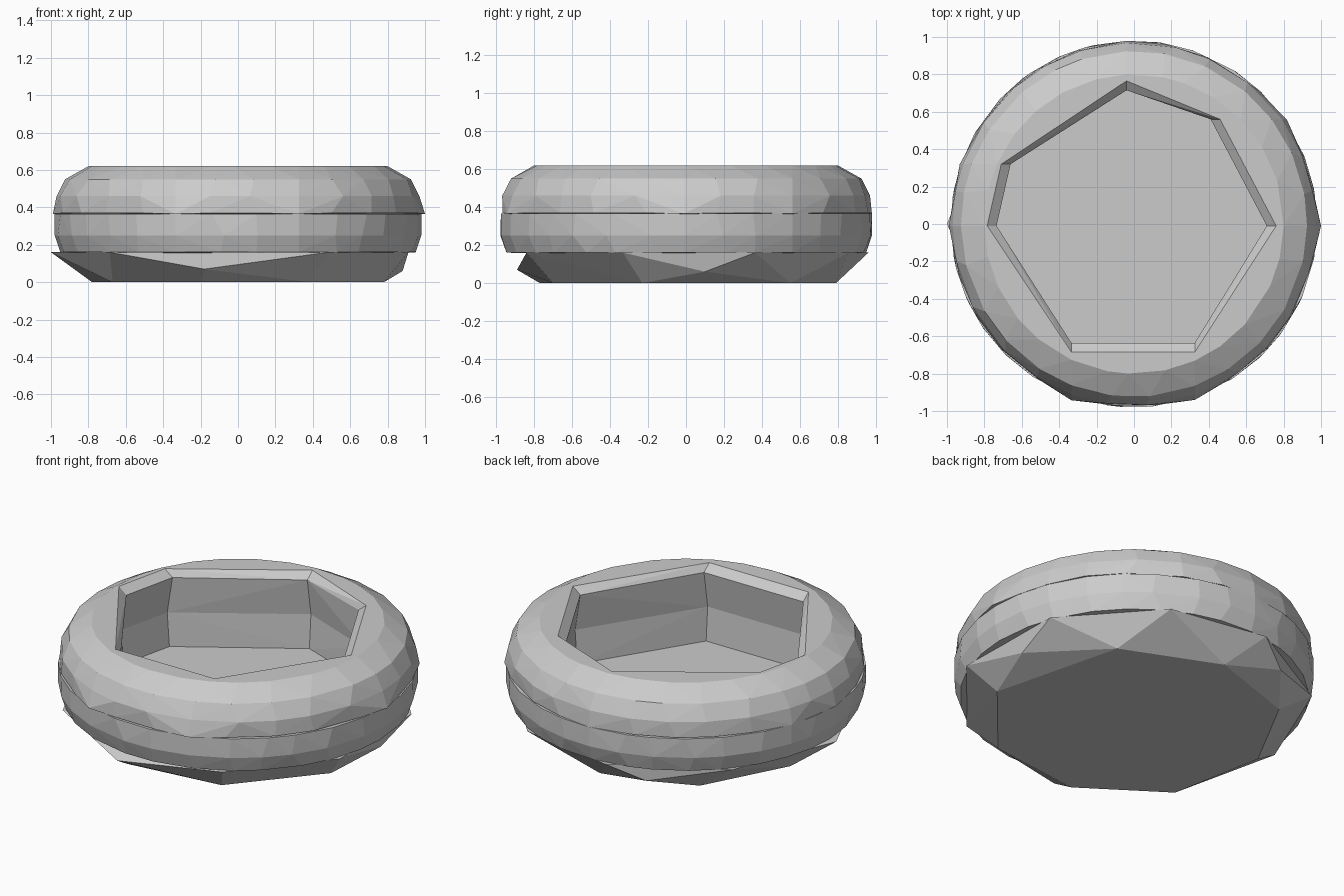
import bpy, bmesh, math, random

if "Cube" in bpy.data.objects:
    bpy.data.objects.remove(bpy.data.objects["Cube"])

random.seed(4)


def hull_object(name, points):
    """Flat-shaded convex block through the given points."""
    bm = bmesh.new()
    for p in points:
        bm.verts.new(p)
    res = bmesh.ops.convex_hull(bm, input=bm.verts)
    junk = {g for g in res["geom_interior"] + res["geom_unused"]
            if isinstance(g, bmesh.types.BMVert)}
    bmesh.ops.delete(bm, geom=list(junk), context='VERTS')
    bmesh.ops.dissolve_limit(bm, angle_limit=0.01, verts=bm.verts, edges=bm.edges)
    bmesh.ops.recalc_face_normals(bm, faces=bm.faces)
    mesh = bpy.data.meshes.new(name)
    bm.to_mesh(mesh)
    bm.free()
    ob = bpy.data.objects.new(name, mesh)
    bpy.context.collection.objects.link(ob)
    return ob


def polar(r, a, z):
    return (r * math.cos(a), r * math.sin(a), z)


def along(cut, d, z):
    """Point at distance d along a cut line from its inner corner."""
    x, y, dx, dy, _ = cut
    return (x + d * dx, y + d * dy, z)


def on_circle(cut, r, z):
    """Where a cut line meets the circle of radius r."""
    x, y, dx, dy, _ = cut
    b = x * dx + y * dy
    d = -b + math.sqrt(b * b - (x * x + y * y - r * r))
    return along(cut, d, z)


def ring_block(name, c0, c1, inner, outer, steps, tip_z=None):
    pts = []
    for c in (c0, c1):
        pts += [along(c, d, z) for d, z in inner]
        pts += [on_circle(c, r, z) for r, z in outer]
        if tip_z is not None:
            pts.append(on_circle(c, c[4], tip_z))
    # Rounded outside between the two cut planes
    for r, z in outer:
        p, q = on_circle(c0, r, z), on_circle(c1, r, z)
        a0, a1 = math.atan2(p[1], p[0]), math.atan2(q[1], q[0])
        span = (a1 - a0) % math.tau
        n = max(2, round(span * steps))
        for i in range(1, n):
            t = (i + random.uniform(-0.2, 0.2)) / n
            pts.append(polar(r, a0 + span * t, z))
    return hull_object(name, pts)


# Cut lines: inner corner x, y, outward direction, tip radius
cuts = [
    (0.71, -0.01, 1, 0, 1.0),
    (0.41, 0.56, 1, 0, 0.99),
    (-0.04, 0.715, 0, 1, 0.98),
    (-0.66, 0.32, -1, 0, 0.985),
    (-0.735, -0.01, -1, 0, 0.99),
    (-0.335, -0.635, 0, -1, 1.0),
    (0.325, -0.635, 0, -1, 0.995),
]
upper_inner = [(0.0, 0.58), (0.05, 0.62), (0.035, 0.36)]
upper_outer = [(0.975, 0.37), (0.97, 0.46), (0.925, 0.55), (0.80, 0.62)]
lower_inner = [(0.035, 0.365), (0.02, 0.155)]
lower_outer = [(0.95, 0.16), (0.98, 0.25), (0.98, 0.365)]

# Seven upper and seven lower rim blocks
for i, c in enumerate(cuts):
    nxt = cuts[(i + 1) % len(cuts)]
    ring_block(f"upper_rim_{i + 1}", c, nxt, upper_inner, upper_outer, 4.2, 0.365)
    ring_block(f"lower_rim_{i + 1}", c, nxt, lower_inner, lower_outer, 4.8)

# Coarse faceted base whose top is the floor of the bowl
base = [(0.38, -0.70, 0), (0.78, -0.23, 0), (0.58, 0.55, 0), (0.02, 0.79, 0),
        (-0.52, 0.61, 0), (-0.78, 0.12, 0), (-0.67, -0.45, 0), (-0.20, -0.77, 0),
        (-0.18, -0.89, 0.07), (0.88, 0.10, 0.06), (-0.33, 0.85, 0.07)]
for deg in (180, 225, 300, 340, 22, 62, 98, 140):
    base.append(polar(1.0 if deg == 180 else 0.97, math.radians(deg), 0.16))
hull_object("base", base)
